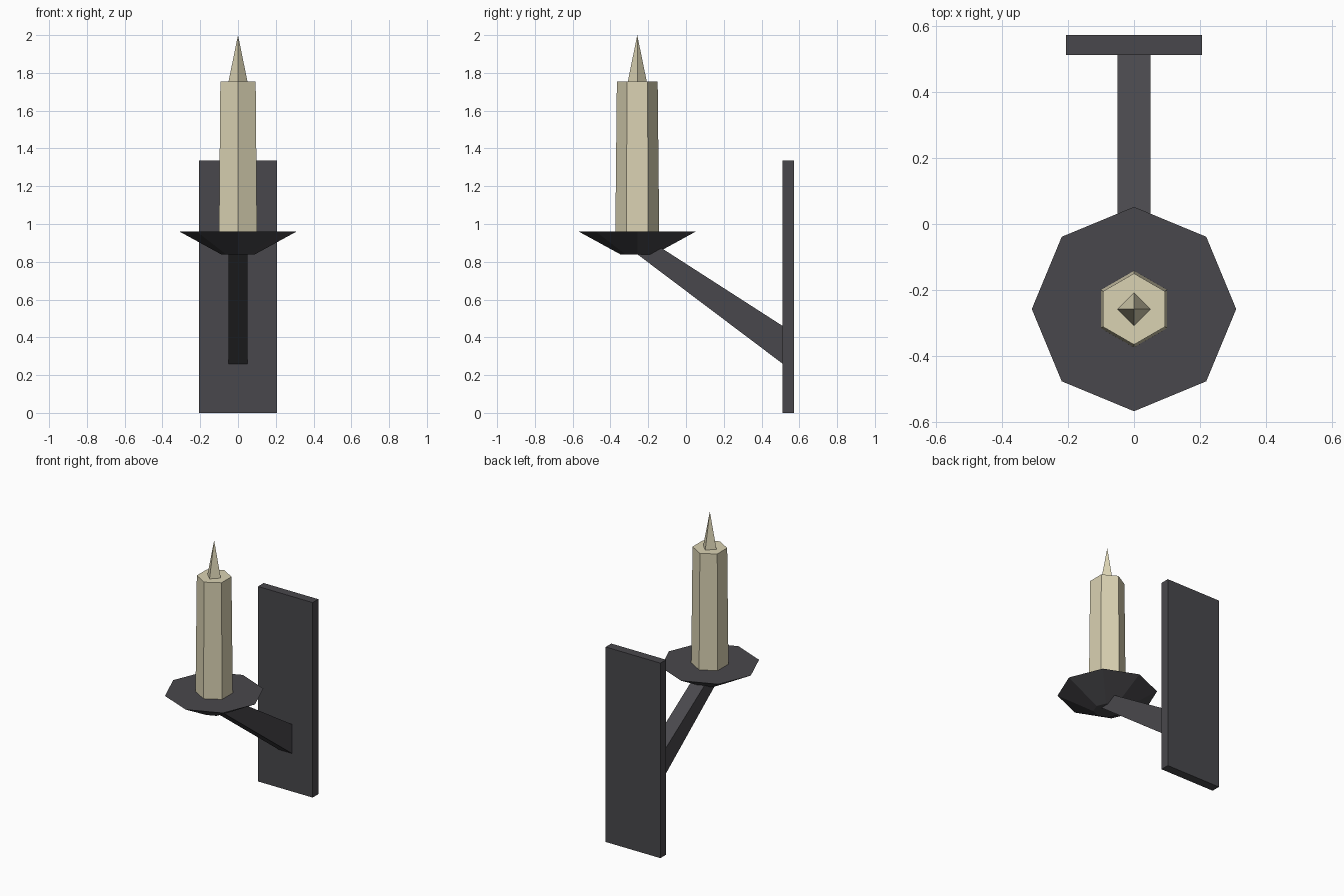
import bpy, bmesh, math

if "Cube" in bpy.data.objects:
    bpy.data.objects.remove(bpy.data.objects["Cube"])


def material(name, rgb):
    m = bpy.data.materials.new(name)
    m.diffuse_color = (*rgb, 1.0)
    m.use_nodes = True
    m.node_tree.nodes["Principled BSDF"].inputs["Base Color"].default_value = m.diffuse_color
    return m


IRON = material("dark iron", (0.066, 0.064, 0.072))
WAX = material("cream wax", (0.70, 0.645, 0.45))
CANDLE_Y = -0.258


def finish(name, bm, mat):
    bmesh.ops.recalc_face_normals(bm, faces=bm.faces[:])
    mesh = bpy.data.meshes.new(name)
    bm.to_mesh(mesh)
    bm.free()
    mesh.materials.append(mat)
    obj = bpy.data.objects.new(name, mesh)
    bpy.context.collection.objects.link(obj)
    return obj


def extruded_profile(name, profile, half_width, mat):
    """Extrude a (y, z) outline symmetrically along x."""
    bm = bmesh.new()
    face = bm.faces.new([bm.verts.new((-half_width, y, z)) for y, z in profile])
    ext = bmesh.ops.extrude_face_region(bm, geom=[face])
    verts = [g for g in ext["geom"] if isinstance(g, bmesh.types.BMVert)]
    bmesh.ops.translate(bm, verts=verts, vec=(2 * half_width, 0, 0))
    return finish(name, bm, mat)


def tapered_prism(name, sides, r_low, r_high, z_low, z_high, mat, turn=0.0):
    """Upright prism or pyramid on the candle axis, first corner at angle turn."""
    bm = bmesh.new()

    def ring(r, z):
        angles = [turn + 2 * math.pi * i / sides for i in range(sides)]
        return [bm.verts.new((r * math.cos(a), CANDLE_Y + r * math.sin(a), z)) for a in angles]

    low = ring(r_low, z_low)
    bm.faces.new(low[::-1])
    if r_high > 0:
        high = ring(r_high, z_high)
        bm.faces.new(high)
    else:
        high = [bm.verts.new((0, CANDLE_Y, z_high))] * sides
    for i in range(sides):
        j = (i + 1) % sides
        corners = [low[i], low[j], high[j]]
        if r_high > 0:
            corners.append(high[i])
        bm.faces.new(corners)
    return finish(name, bm, mat)


# Wall plate
extruded_profile("wall_plate",
                 [(0.512, 0), (0.573, 0), (0.573, 1.335), (0.512, 1.335)], 0.207, IRON)

# Tapering support arm from the plate up into the dish
extruded_profile("support_arm",
                 [(0.512, 0.26), (0.512, 0.46), (CANDLE_Y, 0.955), (CANDLE_Y, 0.84)], 0.05, IRON)

# Octagonal drip dish, hexagonal candle, pointed flame
tapered_prism("drip_dish", 8, 0.087, 0.31, 0.838, 0.96, IRON)
tapered_prism("candle", 6, 0.116, 0.108, 0.96, 1.755, WAX, math.pi / 2)
tapered_prism("flame", 4, 0.05, 0, 1.755, 2.0, WAX)
